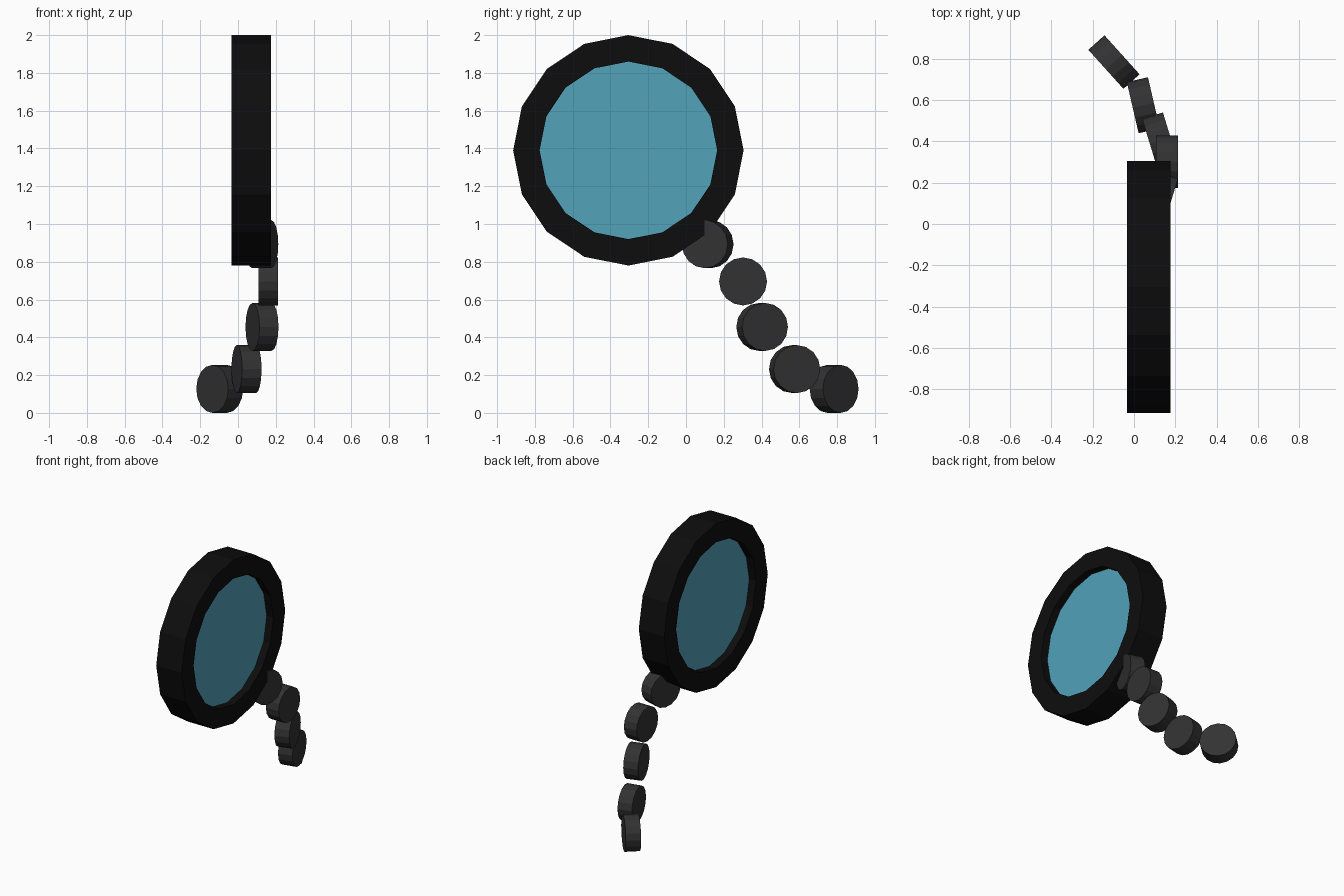
import bpy, bmesh, math
from mathutils import Vector, Matrix

if "Cube" in bpy.data.objects:
    bpy.data.objects.remove(bpy.data.objects["Cube"])

SIDES = 16


def material(name, rgb):
    m = bpy.data.materials.new(name)
    m.diffuse_color = (*rgb, 1)
    m.use_nodes = True
    m.node_tree.nodes["Principled BSDF"].inputs["Base Color"].default_value = m.diffuse_color
    return m


black = material("black_rim", (0.004, 0.004, 0.004))
charcoal = material("charcoal_strap", (0.032, 0.032, 0.032))
blue = material("blue_glass", (0.085, 0.36, 0.49))


def finish(bm, name, mat, matrix):
    bmesh.ops.recalc_face_normals(bm, faces=bm.faces)
    mesh = bpy.data.meshes.new(name)
    bm.to_mesh(mesh)
    bm.free()
    mesh.materials.append(mat)
    ob = bpy.data.objects.new(name, mesh)
    ob.matrix_world = matrix
    bpy.context.collection.objects.link(ob)
    return ob


def disc(name, mat, centre, radius, thick, yaw=0):
    """Cylinder whose axis is x, then turned about z."""
    bm = bmesh.new()
    bmesh.ops.create_cone(bm, cap_ends=True, segments=SIDES,
                          radius1=radius, radius2=radius, depth=thick,
                          matrix=Matrix.Rotation(math.pi / 2, 4, 'Y'))
    m = Matrix.Translation(centre) @ Matrix.Rotation(math.radians(yaw), 4, 'Z')
    return finish(bm, name, mat, m)


def ring(name, mat, centre, outer, inner, thick):
    """Rectangular section spun around the x axis."""
    bm = bmesh.new()
    h = thick / 2
    vs = [bm.verts.new((x, 0, r)) for x, r in
          ((-h, inner), (-h, outer), (h, outer), (h, inner))]
    edges = [bm.edges.new((vs[i], vs[(i + 1) % 4])) for i in range(4)]
    bmesh.ops.spin(bm, geom=vs + edges, cent=(0, 0, 0), axis=(1, 0, 0),
                   angle=math.tau, steps=SIDES)
    bmesh.ops.remove_doubles(bm, verts=bm.verts, dist=1e-4)
    return finish(bm, name, mat, Matrix.Translation(centre))


# Round rim with a recessed glass slab
lens = Vector((0.071, -0.305, 1.39))
ring("lens_rim", black, lens, 0.61, 0.47, 0.21)
disc("lens_glass", blue, lens, 0.47, 0.10)

# Hanging strap of five round beads: centre, turn about z
beads = [
    ((0.126, 0.115, 0.893), -17),
    ((0.160, 0.302, 0.696), 0),
    ((0.127, 0.403, 0.455), 17),
    ((0.045, 0.575, 0.232), 13),
    ((-0.097, 0.784, 0.127), 42),
]
for i, (centre, yaw) in enumerate(beads, 1):
    disc(f"strap_bead_{i}", charcoal, centre, 0.127, 0.105, yaw)
